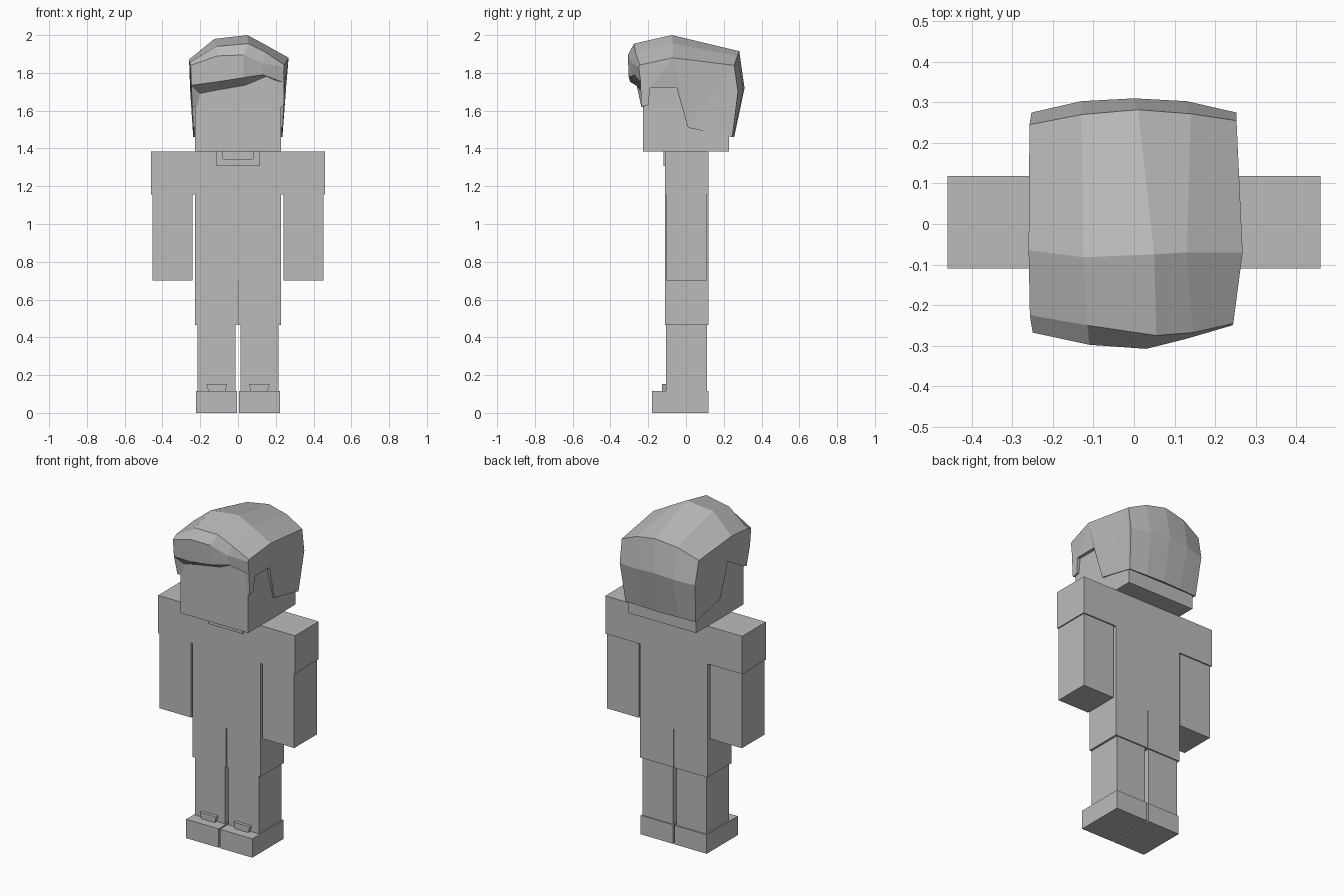
import bpy, bmesh

grey = bpy.data.materials.new("plain grey")
grey.diffuse_color = (0.5, 0.5, 0.5, 1)


def finish(name, bm):
    bmesh.ops.recalc_face_normals(bm, faces=bm.faces)
    me = bpy.data.meshes.new(name)
    bm.to_mesh(me)
    bm.free()
    me.materials.append(grey)
    ob = bpy.data.objects.new(name, me)
    bpy.context.collection.objects.link(ob)
    return ob


def prism(name, pts, y0, y1):
    """Extrude an x-z outline from y0 to y1."""
    bm = bmesh.new()
    front = [bm.verts.new((x, y0, z)) for x, z in pts]
    back = [bm.verts.new((x, y1, z)) for x, z in pts]
    bm.faces.new(front)
    bm.faces.new(back)
    n = len(pts)
    for i in range(n):
        j = (i + 1) % n
        bm.faces.new((front[i], front[j], back[j], back[i]))
    return finish(name, bm)


def box(name, x0, x1, y0, y1, z0, z1):
    return prism(name, [(x0, z0), (x1, z0), (x1, z1), (x0, z1)], y0, y1)


# T-shaped body with shoulders and a slit between the hips
half = [(0.002, 0.70), (0.002, 0.465), (0.228, 0.465), (0.228, 1.155),
        (0.46, 1.155), (0.46, 1.385)]
prism("torso", half + [(-x, z) for x, z in reversed(half)], -0.11, 0.118)

# Collar
prism("collar", [(-0.115, 1.385), (-0.115, 1.308), (0.115, 1.308), (0.115, 1.385),
                 (0.08, 1.385), (0.08, 1.345), (-0.08, 1.345), (-0.08, 1.385)],
      -0.12, -0.109)

# Limbs and shoes
for side, s in (("left", -1), ("right", 1)):
    def pair(lo, hi):
        return sorted((s * lo, s * hi))
    box(side + "_arm", *pair(0.24, 0.453), -0.107, 0.11, 0.70, 1.156)
    box(side + "_leg", *pair(0.012, 0.215), -0.107, 0.11, 0.11, 0.466)
    box(side + "_shoe", *pair(0.004, 0.222), -0.18, 0.118, 0, 0.115)
    prism(side + "_shoe_tongue", [(s * 0.068, 0.114), (s * 0.157, 0.114),
          (s * 0.167, 0.152), (s * 0.058, 0.152)], -0.127, -0.10)

# Head
box("head", -0.228, 0.228, -0.228, 0.228, 1.385, 1.80)

# Hair: rows of five points, nape over the crown to the fringe
rows = [
    [(-.21, .22, 1.475), (-.11, .22, 1.475), (0, .22, 1.475), (.11, .22, 1.475), (.21, .22, 1.475)],
    [(-.237, .245, 1.46), (-.12, .25, 1.46), (0, .255, 1.46), (.12, .25, 1.46), (.235, .245, 1.46)],
    [(-.253, .275, 1.70), (-.13, .303, 1.71), (.0, .31, 1.72), (.13, .303, 1.71), (.253, .275, 1.70)],
    [(-.258, .245, 1.84), (-.13, .27, 1.895), (.01, .282, 1.915), (.14, .272, 1.89), (.253, .255, 1.84)],
    [(-.26, -.065, 1.87), (-.125, -.082, 1.98), (.05, -.075, 2.0), (.13, -.07, 1.957), (.268, -.07, 1.88)],
    [(-.257, -.225, 1.855), (-.115, -.25, 1.94), (.055, -.275, 1.955), (.145, -.268, 1.91), (.245, -.245, 1.842)],
    [(-.25, -.268, 1.84), (-.11, -.298, 1.89), (.03, -.308, 1.895), (.13, -.283, 1.85), (.243, -.25, 1.83)],
    [(-.247, -.262, 1.735), (-.115, -.295, 1.752), (.03, -.303, 1.775), (.13, -.275, 1.79), (.24, -.24, 1.75)],
    [(-.2, -.227, 1.69), (-.1, -.227, 1.71), (.04, -.227, 1.735), (.165, -.227, 1.787), (.2, -.227, 1.76)],
]
# Lower side edge with sideburn and ear notch (y, z)
edge = [(-.236, 1.62), (-.20, 1.63), (-.19, 1.72), (-.05, 1.72), (.01, 1.51)]

bm = bmesh.new()
g = [[bm.verts.new(p) for p in r] for r in rows]
for a, b in zip(g, g[1:]):
    for i in range(4):
        bm.faces.new((a[i], a[i + 1], b[i + 1], b[i]))
for col, s in ((0, -1), (4, 1)):
    outer = [bm.verts.new((s * (0.234 + (z - 1.46) * 0.05), y, z)) for y, z in edge]
    inner = [bm.verts.new((s * 0.215, max(y, -.227), z)) for y, z in edge]
    bm.faces.new([g[r][col] for r in range(1, 8)] + outer)
    o = outer + [g[1][col]]
    n = inner + [g[0][col]]
    for i in range(5):
        bm.faces.new((o[i], o[i + 1], n[i + 1], n[i]))
    bm.faces.new((g[7][col], outer[0], inner[0], g[8][col]))
bmesh.ops.triangulate(bm, faces=[f for f in bm.faces if len(f.verts) > 4])
finish("hair", bm)
